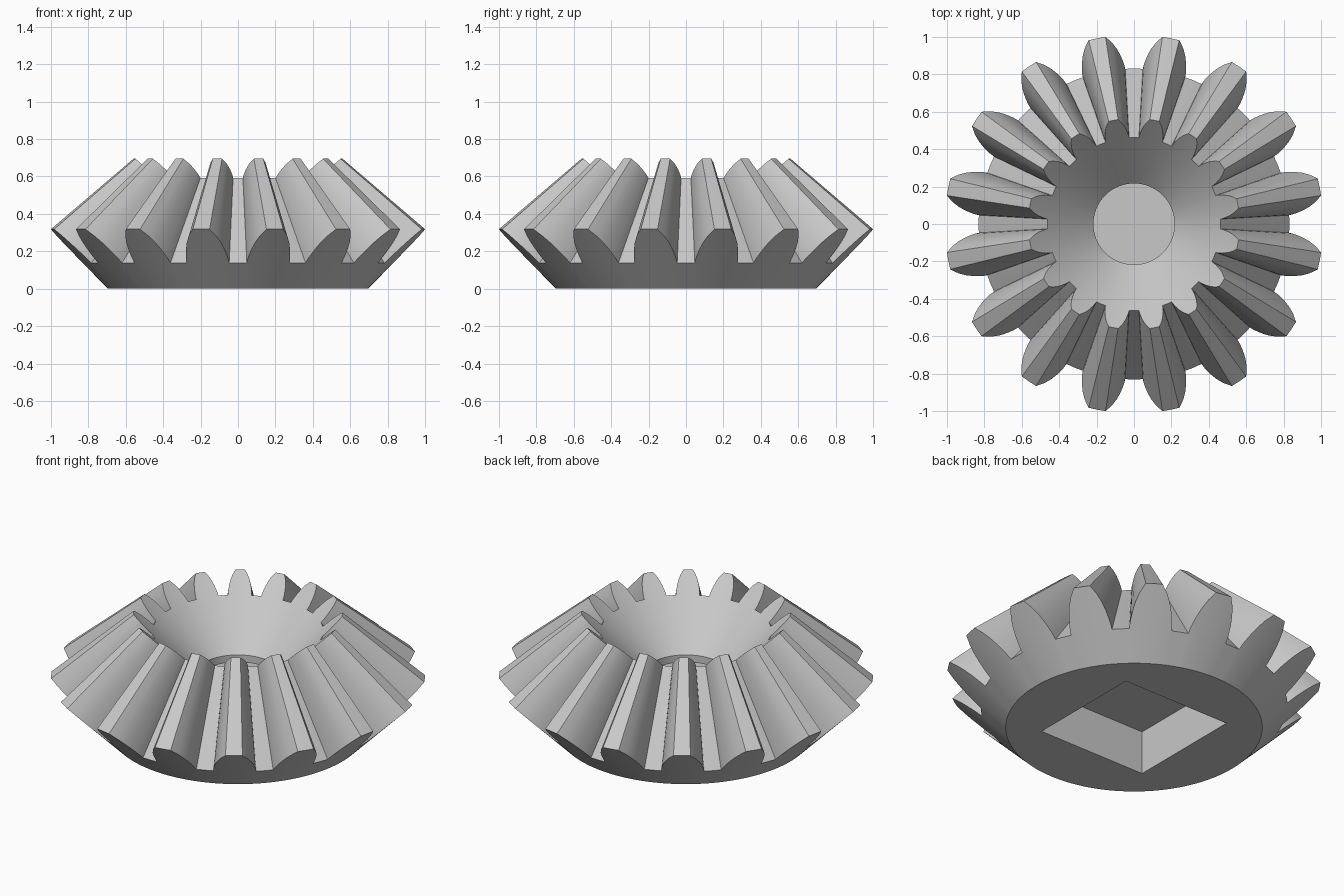
import bpy, bmesh
from math import cos, sin, pi, radians

cube = bpy.data.objects.get("Cube")
if cube:
    bpy.data.objects.remove(cube, do_unlink=True)

# Plain grey metal
metal = bpy.data.materials.new("grey_metal")
metal.use_nodes = True
grey = (0.58, 0.58, 0.58, 1)
metal.diffuse_color = grey
metal.node_tree.nodes["Principled BSDF"].inputs["Base Color"].default_value = grey

TEETH = 16
PITCH = 2 * pi / TEETH
# Half tooth: (angle from the tooth centre in degrees, height from root 0 to tip 1)
HALF = [(8.0, 0), (7.75, 0.12), (7.3, 0.25), (6.6, 0.42), (5.7, 0.6), (4.4, 0.8), (2.6, 1)]
TOOTH = [(-a, t) for a, t in HALF] + [(0, 1)] + [(a, t) for a, t in reversed(HALF)]
TOOTH.append((11.25, 0))  # middle of the gap
OUTLINE = [(PITCH * (k + 0.5) + radians(a), t) for k in range(TEETH) for a, t in TOOTH]

bm = bmesh.new()


def ring(root, tip):
    """Closed loop of vertices running between root and tip, each (radius, z)."""
    loop = []
    for angle, t in OUTLINE:
        r = root[0] + (tip[0] - root[0]) * t
        z = root[1] + (tip[1] - root[1]) * t
        loop.append(bm.verts.new((r * cos(angle), r * sin(angle), z)))
    return loop


def bridge(lower, upper):
    n = len(lower)
    for i in range(n):
        j = (i + 1) % n
        bm.faces.new((lower[i], lower[j], upper[j], upper[i]))


def square(half, z):
    return [bm.verts.new((x * half, y * half, z))
            for x, y in ((-1, -1), (1, -1), (1, 1), (-1, 1))]


# Back cone, toothed cone, inner dish and its recessed floor
base = ring((0.695, 0), (0.695, 0))
outer = ring((0.831, 0.138), (1.012, 0.318))
inner = ring((0.462, 0.592), (0.565, 0.695))
dish = ring((0.217, 0.347), (0.217, 0.347))
floor = ring((0.217, 0.305), (0.217, 0.305))
rings = [base, outer, inner, dish, floor]
for lower, upper in zip(rings, rings[1:]):
    bridge(lower, upper)
bm.faces.new(floor)

# Square shaft pocket in the underside
mouth = square(0.355, 0)
roof = square(0.355, 0.26)
bridge(mouth, roof)
bm.faces.new(roof)

# Flat underside around the pocket
rim = [e for e in bm.edges if e.is_boundary]
bmesh.ops.triangle_fill(bm, edges=rim, use_beauty=True, normal=(0, 0, -1))
bmesh.ops.recalc_face_normals(bm, faces=bm.faces)

mesh = bpy.data.meshes.new("bevel_gear")
bm.to_mesh(mesh)
bm.free()
mesh.materials.append(metal)
gear = bpy.data.objects.new("bevel_gear", mesh)
bpy.context.collection.objects.link(gear)

bpy.ops.object.select_all(action="DESELECT")
gear.select_set(True)
bpy.context.view_layer.objects.active = gear
bpy.ops.object.shade_smooth_by_angle(angle=radians(25))
